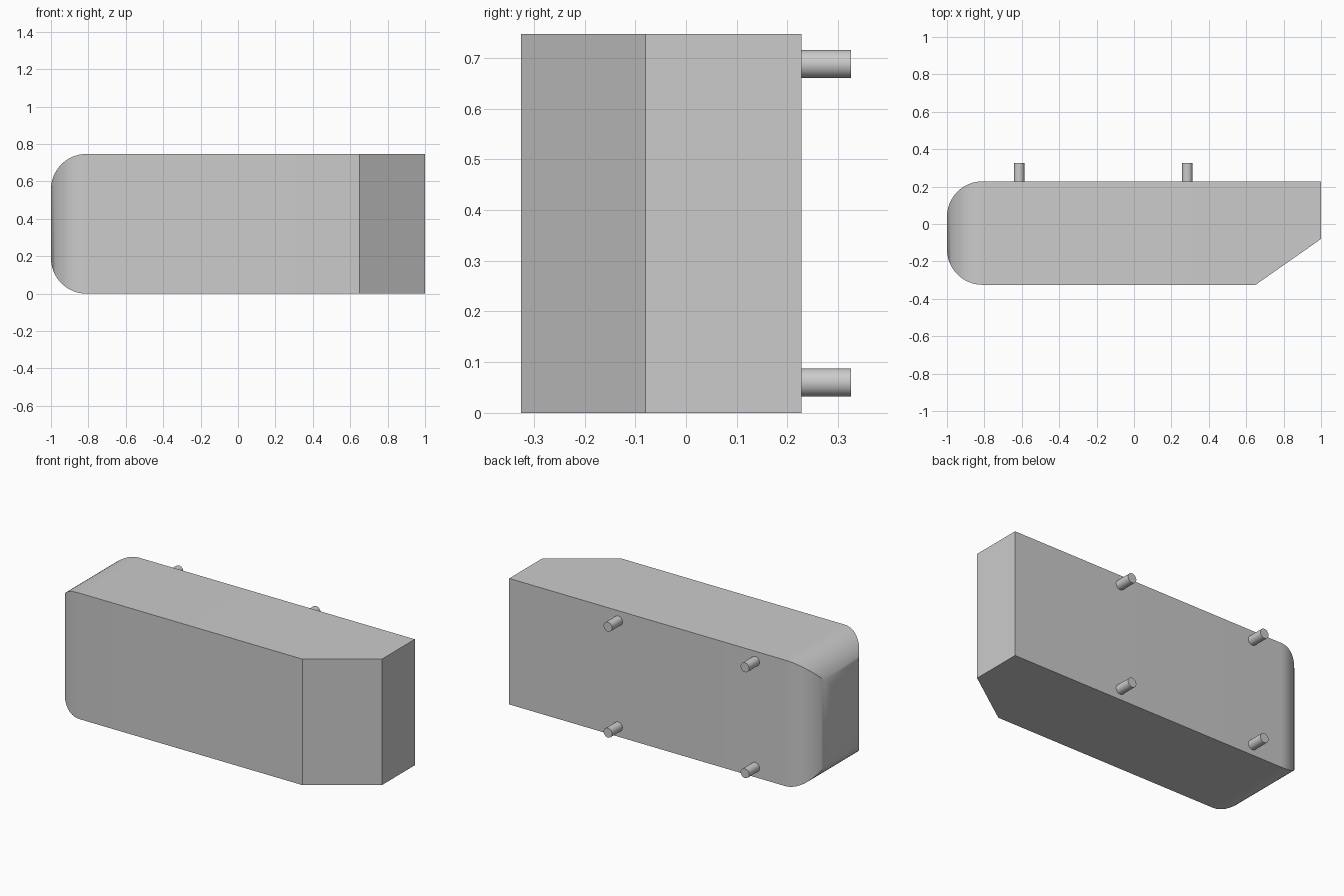
import bpy, bmesh
from math import sin, cos, pi, radians

if "Cube" in bpy.data.objects:
    bpy.data.objects.remove(bpy.data.objects["Cube"])

Y0, Y1, H, R = -0.325, 0.228, 0.747, 0.19
STEPS = 16


def smooth(obj):
    bpy.ops.object.select_all(action='DESELECT')
    obj.select_set(True)
    bpy.context.view_layer.objects.active = obj
    bpy.ops.object.shade_smooth_by_angle(angle=radians(30))


# Body: rectangular sections, rounded at the left end, angled at the front right
sections = []
for i in range(STEPS + 1):
    a = pi / 2 * i / STEPS
    d = R * (1 - sin(a))
    sections.append((-1 + R * (1 - cos(a)), Y0 + d, Y1 - d, d, H - d))
sections += [(0.65, Y0, Y1, 0, H), (1.0, -0.08, Y1, 0, H)]

bm = bmesh.new()
rings = [[bm.verts.new((x, y, z)) for y, z in ((a, b), (c, b), (c, t), (a, t))]
         for x, a, c, b, t in sections]
for p, q in zip(rings, rings[1:]):
    for k in range(4):
        n = (k + 1) % 4
        bm.faces.new((p[k], p[n], q[n], q[k]))
bm.faces.new(rings[0])
bm.faces.new(rings[-1])
bmesh.ops.recalc_face_normals(bm, faces=bm.faces)
mesh = bpy.data.meshes.new("body")
bm.to_mesh(mesh)
bm.free()
body = bpy.data.objects.new("body", mesh)
bpy.context.collection.objects.link(body)
smooth(body)

# Four mounting pegs on the back
for x, side in ((-0.614, "left"), (0.285, "right")):
    for z, level in ((0.06, "lower"), (0.688, "upper")):
        bpy.ops.mesh.primitive_cylinder_add(
            vertices=32, radius=0.028, depth=0.325 - Y1,
            location=(x, (0.325 + Y1) / 2, z), rotation=(pi / 2, 0, 0))
        peg = bpy.context.object
        peg.name = f"mounting_peg_{level}_{side}"
        smooth(peg)
